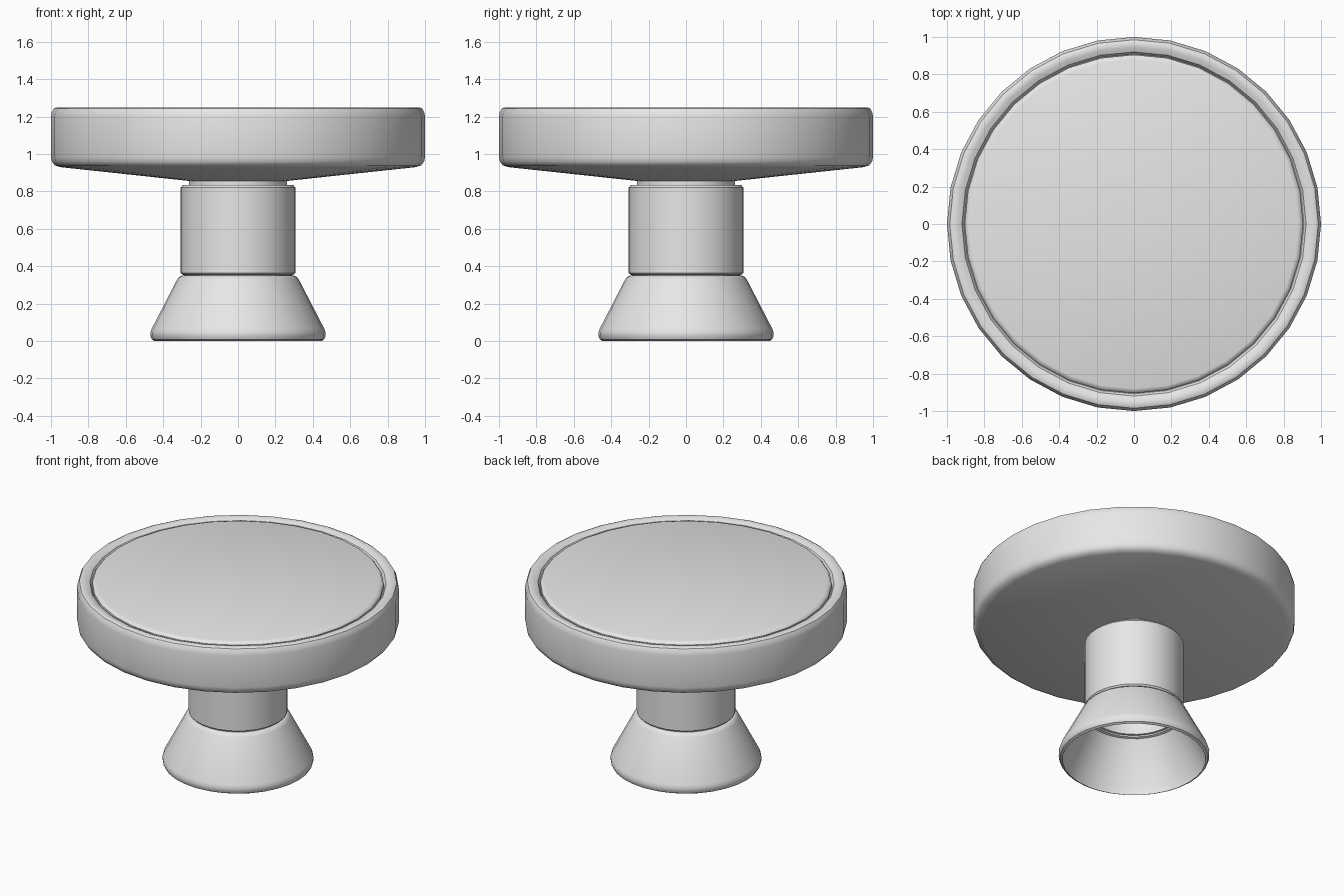
import bpy
import bmesh
import math

cube = bpy.data.objects.get("Cube")
if cube:
    bpy.data.objects.remove(cube, do_unlink=True)

SIDES = 32

metal = bpy.data.materials.new("light_grey")
metal.use_nodes = True
GREY = (0.8, 0.8, 0.8, 1.0)
metal.diffuse_color = GREY
metal.node_tree.nodes["Principled BSDF"].inputs["Base Color"].default_value = GREY


def lathe(name, profile, cap_start=False, cap_end=False, closed=False):
    """Revolve (radius, height) points, listed from bottom outside to top."""
    bm = bmesh.new()
    rings = []
    for r, z in profile:
        ring = []
        for i in range(SIDES):
            a = 2 * math.pi * i / SIDES
            ring.append(bm.verts.new((r * math.cos(a), r * math.sin(a), z)))
        rings.append(ring)
    pairs = list(zip(rings, rings[1:]))
    if closed:
        pairs.append((rings[-1], rings[0]))
    for low, high in pairs:
        for i in range(SIDES):
            j = (i + 1) % SIDES
            bm.faces.new((low[i], low[j], high[j], high[i]))
    if cap_start:
        bm.faces.new(rings[0][::-1])
    if cap_end:
        bm.faces.new(rings[-1])
    bmesh.ops.recalc_face_normals(bm, faces=bm.faces)
    mesh = bpy.data.meshes.new(name)
    bm.to_mesh(mesh)
    bm.free()
    mesh.materials.append(metal)
    obj = bpy.data.objects.new(name, mesh)
    bpy.context.collection.objects.link(obj)
    bpy.ops.object.select_all(action='DESELECT')
    obj.select_set(True)
    bpy.context.view_layer.objects.active = obj
    bpy.ops.object.shade_smooth_by_angle(angle=math.radians(35))
    return obj


# Wide head with a shallow conical underside and a rim sloping in to a groove
lathe("knob_head", [
    (0.26, 0.856), (0.95, 0.93), (0.98, 0.94), (0.995, 0.96), (1.0, 0.985),
    (1.0, 1.20), (0.995, 1.225), (0.985, 1.243), (0.97, 1.25),
    (0.945, 1.246), (0.92, 1.235), (0.908, 1.215),
], cap_start=True, cap_end=True)

# Face panel set inside the rim, with a softly rounded edge
lathe("face_panel", [
    (0.905, 1.21), (0.905, 1.232), (0.895, 1.245), (0.88, 1.25),
], cap_end=True)

# Narrow neck between head and stem
lathe("neck_collar", [(0.262, 0.82), (0.262, 0.862)])

# Hollow stem with chamfered ends
lathe("stem", [
    (0.27, 0.335), (0.29, 0.335), (0.29, 0.354), (0.298, 0.355),
    (0.307, 0.365), (0.307, 0.82), (0.295, 0.835), (0.25, 0.835),
    (0.25, 0.825), (0.27, 0.82),
], closed=True)

# Flared base, open underneath
lathe("flared_base", [
    (0.445, 0.0), (0.46, 0.008), (0.468, 0.025), (0.469, 0.045),
    (0.462, 0.065), (0.325, 0.33), (0.315, 0.343), (0.30, 0.35),
    (0.285, 0.35), (0.285, 0.325), (0.30, 0.32), (0.44, 0.045),
], closed=True)
